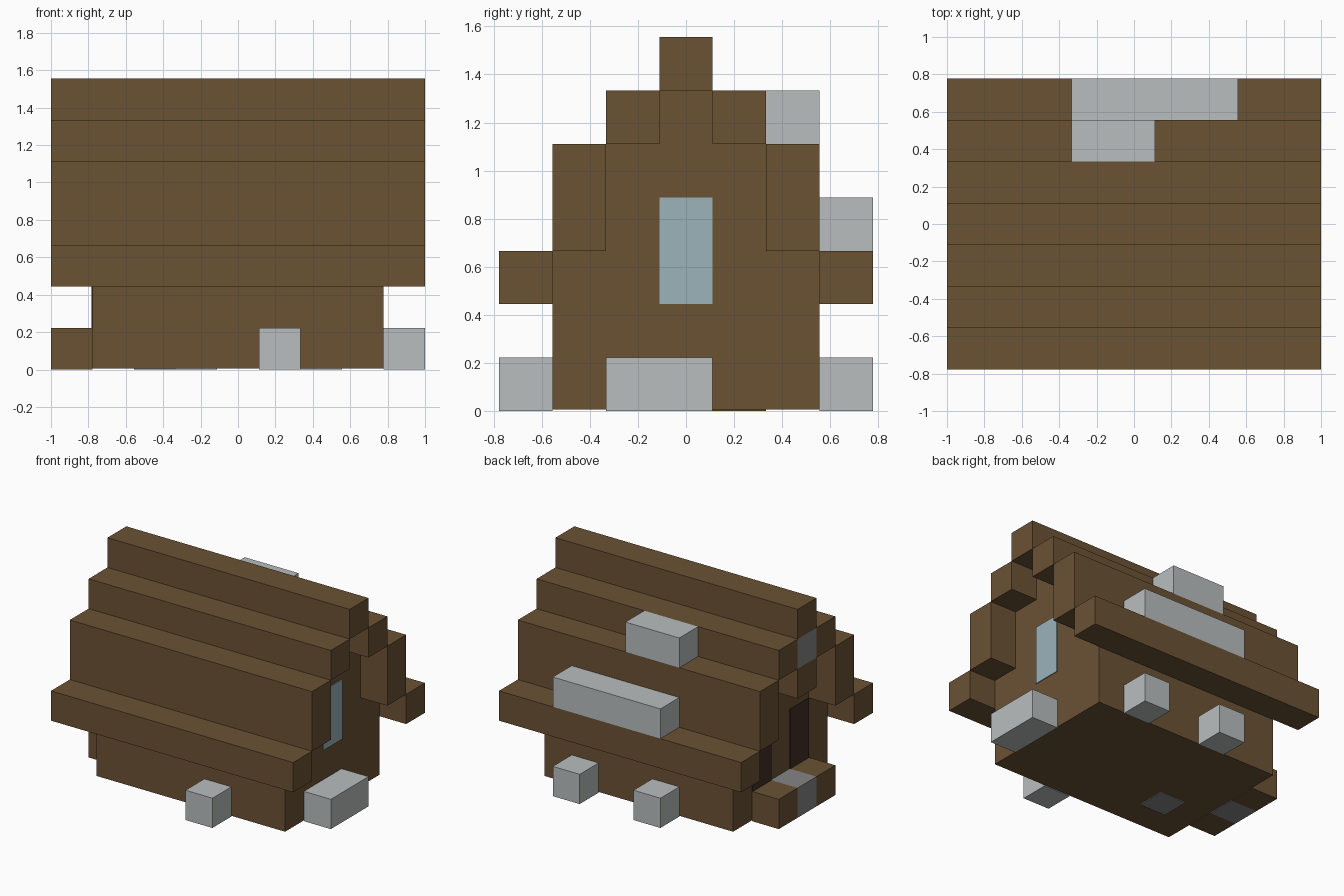
import bpy
import bmesh

cube = bpy.data.objects.get("Cube")
if cube:
    bpy.data.objects.remove(cube, do_unlink=True)

U = 2 / 9          # one building block
SKIN = 0.006       # thickness of painted plates


def material(name, rgb):
    linear = [((c / 255 + 0.055) / 1.055) ** 2.4 for c in rgb] + [1.0]
    mat = bpy.data.materials.new(name)
    mat.use_nodes = True
    mat.diffuse_color = linear
    mat.node_tree.nodes["Principled BSDF"].inputs["Base Color"].default_value = linear
    return mat


wood = material("brown wood", (107, 82, 52))
pale = material("pale grey", (186, 190, 190))
stone = material("stone grey", (134, 133, 133))
glass = material("pale blue glass", (155, 179, 187))
dark = material("dark brown door", (66, 47, 40))


def finish(name, bm, mat):
    bmesh.ops.recalc_face_normals(bm, faces=bm.faces)
    mesh = bpy.data.meshes.new(name)
    bm.to_mesh(mesh)
    bm.free()
    mesh.materials.append(mat)
    obj = bpy.data.objects.new(name, mesh)
    bpy.context.collection.objects.link(obj)
    return obj


def box(name, x, y, z, mat):
    """Box from (low, high) ranges measured in blocks."""
    bm = bmesh.new()
    bmesh.ops.create_cube(bm, size=1)
    for v in bm.verts:
        for i, (low, high) in enumerate((x, y, z)):
            v.co[i] = (low if v.co[i] < 0 else high) * U
    return finish(name, bm, mat)


# House body: stepped gable profile extruded along x
half = [(2.5, SKIN / U), (2.5, 3), (1.5, 3), (1.5, 5), (0.5, 5), (0.5, 6)]
outline = half + [(-y, z) for y, z in reversed(half)]
bm = bmesh.new()
gable = bm.faces.new([bm.verts.new((-3.5 * U, y * U, z * U)) for y, z in outline])
ends = bmesh.ops.extrude_face_region(bm, geom=[gable])["geom"]
bmesh.ops.translate(bm, vec=(7 * U, 0, 0),
                    verts=[v for v in ends if isinstance(v, bmesh.types.BMVert)])
bm.faces.ensure_lookup_table()
if gable.is_valid and len([f for f in bm.faces if len(f.verts) == len(outline)]) < 2:
    bm.faces.new(gable.verts)
finish("house_body", bm, wood)

# Roof beams, stepping up to the ridge
ROOF_X = (-4.5, 4.5)
for label, y, low, high in (("eave", 3, 2, 3), ("middle", 2, 3, 5), ("upper", 1, 5, 6)):
    for side, sign in (("front", -1), ("back", 1)):
        box(f"{label}_roof_{side}", ROOF_X, (sign * y - 0.5, sign * y + 0.5), (low, high), wood)
box("roof_ridge", ROOF_X, (-0.5, 0.5), (6, 7), wood)

# Doorstep with a stone middle, and the bracket under the ridge
for side, sign in (("front", -1), ("back", 1)):
    box(f"doorstep_{side}", (-4.5, -3.5), (sign - 0.5, sign + 0.5), (0, 1), wood)
box("doorstep_stone", (-4.5, -3.5), (-0.5, 0.5), (0, 1), stone)
box("gable_bracket", (-4.5, -3.5), (-0.5, 0.5), (4, 5), wood)
box("gable_stone", (-4.5, -3.5), (-0.5, 0.5), (5, 6), stone)

# Pale blocks on the ground and on the roof
box("ground_block_front", (0.5, 1.5), (-3.5, -2.5), (0, 1), pale)
box("ground_block_left", (3.5, 4.5), (-1.5, 0.5), (0, 1), pale)
box("ground_block_back_left", (1.5, 2.5), (2.5, 3.5), (0, 1), pale)
box("ground_block_back_right", (-1.5, -0.5), (2.5, 3.5), (0, 1), pale)
box("roof_block_lower", (-1.5, 2.5), (2.5, 3.5), (3, 4), pale)
box("roof_block_upper", (-1.5, 0.5), (1.5, 2.5), (5, 6), pale)

# Painted plates: window, two doors and a floor stone
t = SKIN / U
box("window", (3.5, 3.5 + t), (-0.5, 0.5), (2, 4), glass)
for side, sign in (("front", -1), ("back", 1)):
    box(f"door_{side}", (-3.5 - t, -3.5), (sign - 0.5, sign + 0.5), (1, 3), dark)
box("floor_stone", (-2.5, -1.5), (-1.5, -0.5), (0, t), stone)
